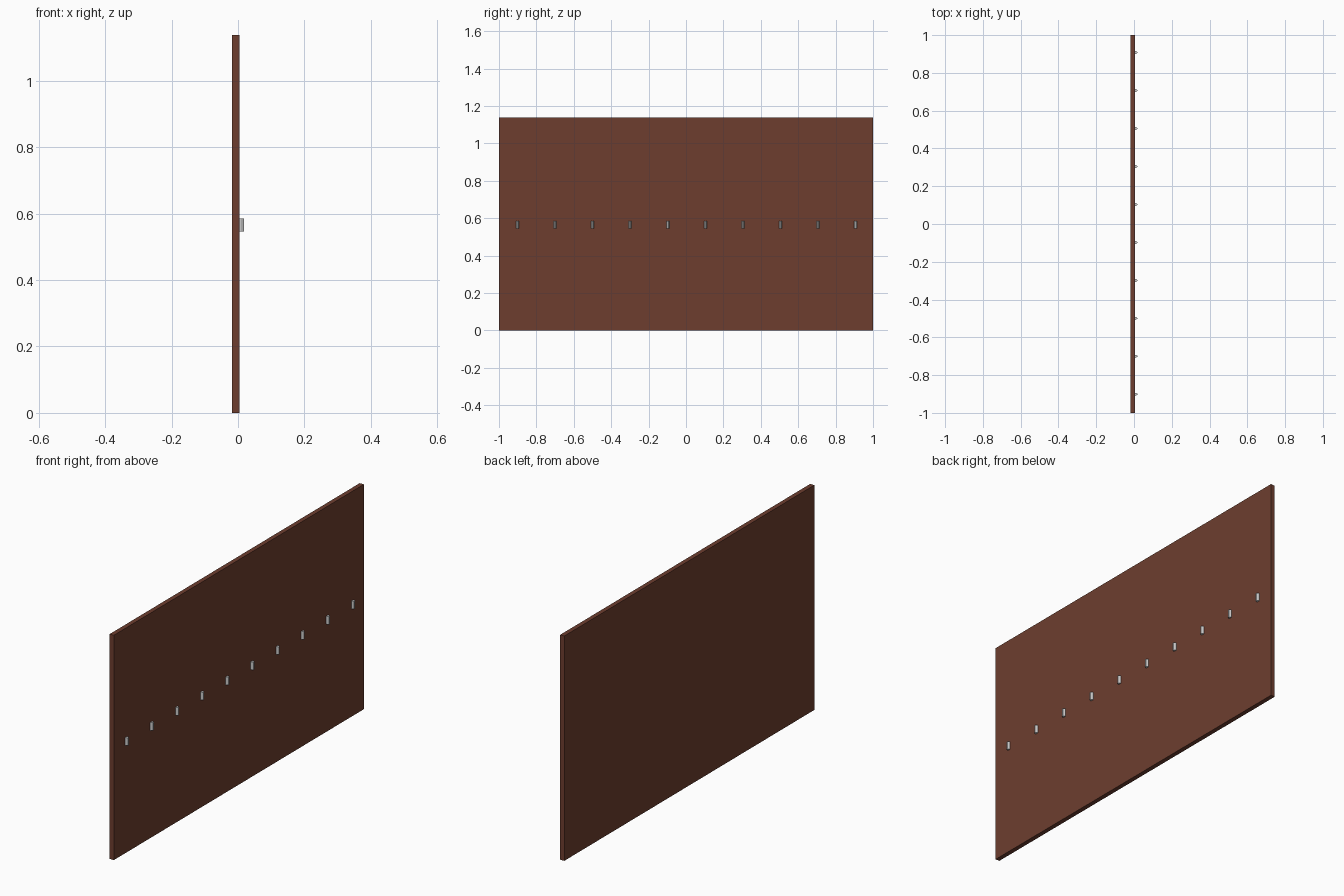
import bpy, bmesh

if "Cube" in bpy.data.objects:
    bpy.data.objects.remove(bpy.data.objects["Cube"])

def material(name, color):
    m = bpy.data.materials.new(name)
    m.diffuse_color = color
    m.use_nodes = True
    m.node_tree.nodes["Principled BSDF"].inputs["Base Color"].default_value = m.diffuse_color
    return m

def prism(name, profile, z0, z1, y=0.0, mat=None):
    """Extrude an xy profile vertically from z0 to z1."""
    bm = bmesh.new()
    face = bm.faces.new([bm.verts.new((px, y + py, z0)) for px, py in profile])
    ext = bmesh.ops.extrude_face_region(bm, geom=[face])
    verts = [v for v in ext["geom"] if isinstance(v, bmesh.types.BMVert)]
    bmesh.ops.translate(bm, verts=verts, vec=(0, 0, z1 - z0))
    bmesh.ops.recalc_face_normals(bm, faces=bm.faces)
    me = bpy.data.meshes.new(name)
    bm.to_mesh(me)
    bm.free()
    ob = bpy.data.objects.new(name, me)
    bpy.context.collection.objects.link(ob)
    if mat:
        me.materials.append(mat)
    return ob

wood = material("brown_wood", (0.155, 0.048, 0.028, 1))

# Flat wall board
BACK, FACE, TIP = -0.0185, 0.0045, 0.0175
prism("wall_board", [(BACK, -1), (FACE, -1), (FACE, 1), (BACK, 1)], 0, 1.138, mat=wood)

# Row of ten small faceted pegs along the middle of the board
peg = [(FACE - 0.001, -0.008), (FACE + 0.004, -0.008), (TIP, -0.003),
       (TIP, 0.003), (FACE + 0.004, 0.008), (FACE - 0.001, 0.008)]
for i in range(10):
    prism(f"peg_{i + 1}", peg, 0.546, 0.586, y=0.003 + (i - 4.5) * 0.201)
